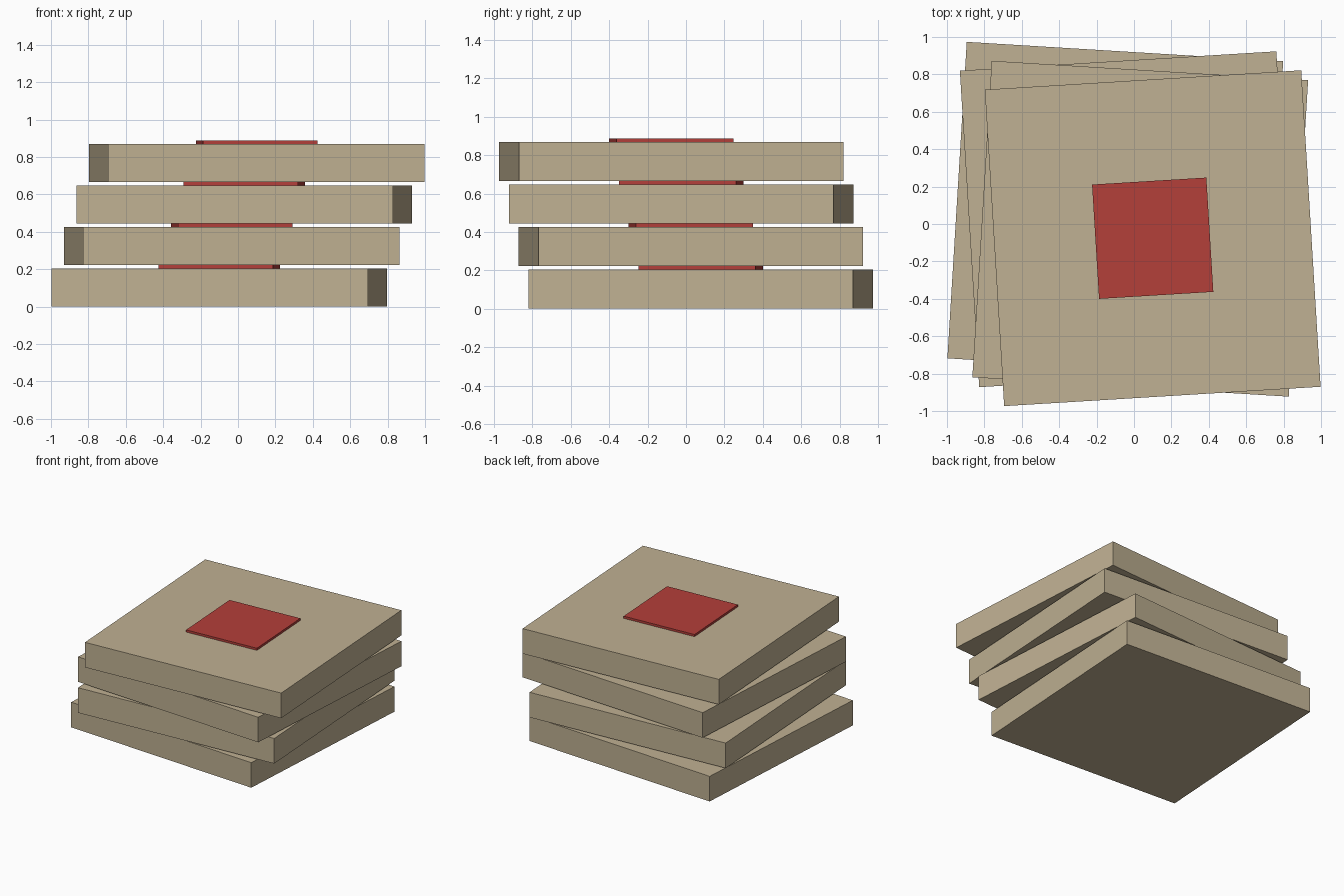
import bpy
import math

if "Cube" in bpy.data.objects:
    bpy.data.objects.remove(bpy.data.objects["Cube"])

SIDE, THICK = 1.695, 0.204      # box slab
PAD, PAD_T = 0.612, 0.0177      # red square on each slab
PITCH = THICK + PAD_T


def material(name, rgb):
    m = bpy.data.materials.new(name)
    m.diffuse_color = (*rgb, 1)
    m.use_nodes = True
    m.node_tree.nodes["Principled BSDF"].inputs["Base Color"].default_value = m.diffuse_color
    return m


tan = material("cardboard tan", (0.527, 0.440, 0.292))
red = material("label red", (0.456, 0.050, 0.042))


def block(name, side, height, x, y, z, angle, mat):
    bpy.ops.mesh.primitive_cube_add(size=1, location=(x, y, z + height / 2),
                                    rotation=(0, 0, angle))
    ob = bpy.context.object
    ob.name = name
    ob.scale = (side, side, height)
    ob.data.materials.append(mat)


# Four boxes, each sliding sideways and twisted the opposite way to the last
for i in range(4):
    t = (i - 1.5) / 1.5
    x, y, z = 0.1 * t, -0.076 * t, i * PITCH
    angle = math.radians(3.5) * (1 if i % 2 else -1)
    block(f"box_{i + 1}", SIDE, THICK, x, y, z, angle, tan)
    block(f"label_{i + 1}", PAD, PAD_T, x, y, z + THICK, angle, red)
